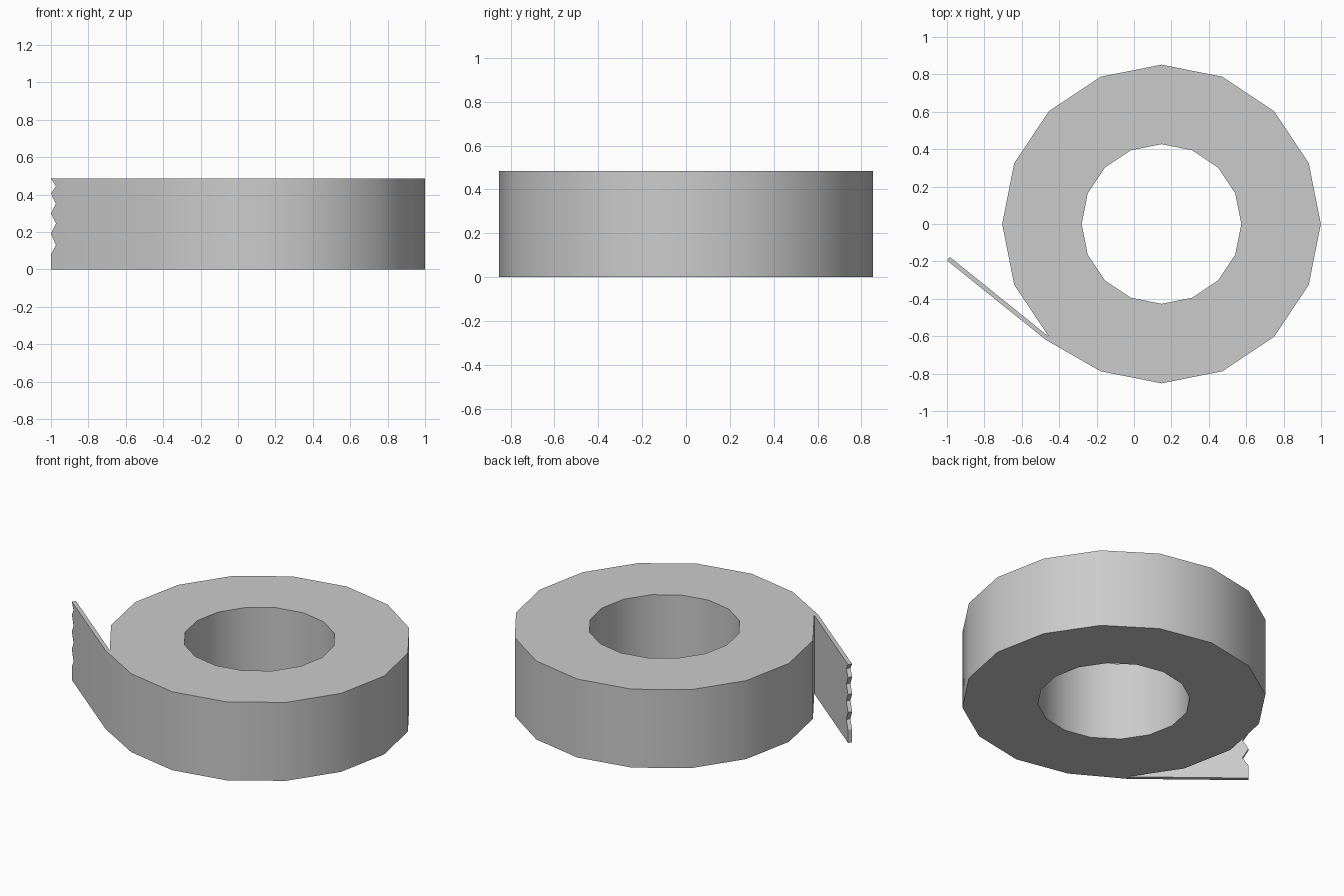
import bpy, bmesh, math
from mathutils import Vector

if "Cube" in bpy.data.objects:
    bpy.data.objects.remove(bpy.data.objects["Cube"])

N, CX, R_OUT, R_IN, H = 16, 0.147, 0.852, 0.427, 0.485

bm = bmesh.new()

def column(x, y):
    """Bottom and top vertex at one plan position."""
    return bm.verts.new((x, y, 0)), bm.verts.new((x, y, H))

def circle(r):
    return [column(CX + r * math.cos(math.tau * i / N), r * math.sin(math.tau * i / N)) for i in range(N)]

def wall(a, b):
    bm.faces.new((a[0], b[0], b[1], a[1]))

# Roll: 16-sided annulus, tape peels off at corner PEEL
PEEL = 10
outer, inner = circle(R_OUT), circle(R_IN)
lip = column(-0.472, -0.619)
for i in range(N):
    j = (i + 1) % N
    wall(lip if i == PEEL else outer[i], outer[j])
    wall(inner[j], inner[i])
    bm.faces.new((inner[i][1], outer[i][1], outer[j][1], inner[j][1]))
    bm.faces.new((inner[j][0], outer[j][0], outer[i][0], inner[i][0]))

# Wedge that joins the roll to the outside of the loose end
a, b, c = outer[PEEL], lip, outer[PEEL + 1]
bm.faces.new((a[1], b[1], c[1]))
bm.faces.new((c[0], b[0], a[0]))

# Loose end with a zigzag torn edge: (z, bite) from bottom to top
teeth = [(0, 0), (0.08, 0), (0.13, 1), (0.19, 0), (0.245, 1), (0.30, 0),
         (0.35, 1), (0.405, 0), (0.445, 1), (H, 0)]

def torn_edge(root, tip):
    """Side of the loose end, from its root column to the torn edge."""
    d = (Vector(root) - Vector(tip)).normalized() * 0.034
    return [bm.verts.new((tip[0] + d.x * k, tip[1] + d.y * k, z)) for z, k in teeth]

front = torn_edge((-0.472, -0.619), (-1.0, -0.195))
back = torn_edge((-0.456, -0.602), (-0.985, -0.176))
bm.faces.new([lip[0], lip[1]] + front[::-1])
bm.faces.new([a[1], a[0]] + back)
for i in range(len(teeth) - 1):
    bm.faces.new((front[i], front[i + 1], back[i + 1], back[i]))
bm.faces.new((lip[1], a[1], back[-1], front[-1]))
bm.faces.new((a[0], lip[0], front[0], back[0]))

bmesh.ops.recalc_face_normals(bm, faces=bm.faces)
mesh = bpy.data.meshes.new("tape_roll")
bm.to_mesh(mesh)
bm.free()
roll = bpy.data.objects.new("tape_roll", mesh)
bpy.context.collection.objects.link(roll)

# Smooth walls, sharp rims
bpy.context.view_layer.objects.active = roll
roll.select_set(True)
bpy.ops.object.shade_smooth_by_angle(angle=math.radians(30))
